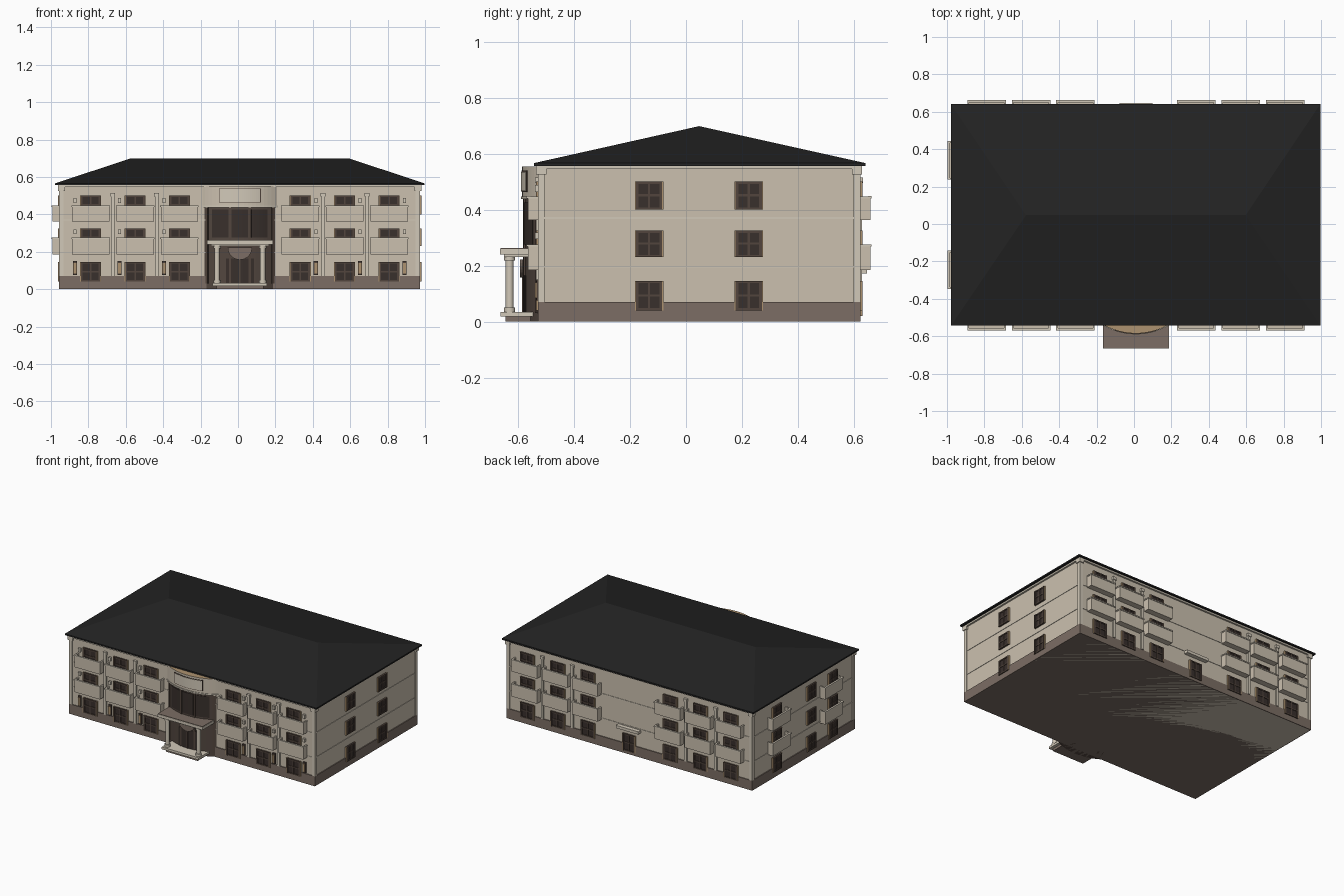
import bpy, bmesh, math

if "Cube" in bpy.data.objects:
    bpy.data.objects.remove(bpy.data.objects["Cube"])

def material(name, r, g, b):
    m = bpy.data.materials.new(name)
    m.diffuse_color = (r, g, b, 1)
    m.use_nodes = True
    m.node_tree.nodes["Principled BSDF"].inputs["Base Color"].default_value = m.diffuse_color
    return m

WALL = material("beige plaster", 0.60, 0.53, 0.43)
TRIM = material("pale stone", 0.64, 0.58, 0.48)
PLINTH = material("taupe stone", 0.20, 0.155, 0.128)
ROOF = material("black roof", 0.017, 0.017, 0.017)
FRAME = material("brown frame", 0.085, 0.06, 0.047)
GLASS = material("dark glass", 0.04, 0.029, 0.025)
TAN = material("tan edging", 0.42, 0.29, 0.16)
BAY = material("bay brown", 0.085, 0.062, 0.05)

CX, CY = 0.01, 0.047                      # centre of the building
L, R, F, B = -0.95, 0.968, -0.523, 0.617  # wall planes
FLOORS = [(0.04, 0.145), (0.23, 0.325), (0.40, 0.50)]
BALCONIES = [(0.185, 0.275), (0.362, 0.447)]
COLS = [CX + s * c for s in (-1, 1) for c in (0.323, 0.56, 0.798)]

def finish(name, bm, mats):
    bmesh.ops.recalc_face_normals(bm, faces=bm.faces[:])
    me = bpy.data.meshes.new(name)
    bm.to_mesh(me)
    bm.free()
    for m in mats:
        me.materials.append(m)
    ob = bpy.data.objects.new(name, me)
    bpy.context.collection.objects.link(ob)
    return ob

def add_box(bm, x0, x1, y0, y1, z0, z1):
    vs = [bm.verts.new((x, y, z)) for z in (z0, z1)
          for x, y in ((x0, y0), (x1, y0), (x1, y1), (x0, y1))]
    for f in ((3, 2, 1, 0), (4, 5, 6, 7), (0, 1, 5, 4), (1, 2, 6, 5), (2, 3, 7, 6), (3, 0, 4, 7)):
        bm.faces.new([vs[i] for i in f])

def boxes(name, mat, items):
    bm = bmesh.new()
    for it in items:
        add_box(bm, *it)
    return finish(name, bm, [mat])

def on_wall(side, u0, u1, d0, d1, z0, z1):
    """Box given along a wall (u), outwards from it (d) and upwards (z)."""
    if side == "front":
        return (u0, u1, F - d1, F - d0, z0, z1)
    if side == "back":
        return (u0, u1, B + d0, B + d1, z0, z1)
    if side == "left":
        return (L - d1, L - d0, u0, u1, z0, z1)
    return (R + d0, R + d1, u0, u1, z0, z1)

# Main block, plinth and floor bands
boxes("main_walls", WALL, [(L, R, F, B, 0.0, 0.555)])
e = 0.006
boxes("plinth", PLINTH, [(L - e, R + e, F - e, B + e, 0.0, 0.07)])
e = 0.003
boxes("floor_bands", TRIM, [(L - e, R + e, F - e, B + e, z, z + 0.006) for z in (0.193, 0.367)])

# Corner columns with capitals and cornice
cols = []
for x in (L + 0.006, R - 0.006):
    for y in (F + 0.006, B - 0.006):
        cols.append((x - 0.012, x + 0.012, y - 0.012, y + 0.012, 0.07, 0.53))
        cols.append((x - 0.018, x + 0.018, y - 0.018, y + 0.018, 0.525, 0.55))
boxes("corner_columns", TRIM, cols)
boxes("cornice", TRIM, [(L - 0.012, R + 0.012, F - 0.012, B + 0.012, 0.545, 0.558)])

# Hipped roof with a thin eave
bm = bmesh.new()
x0, x1, y0, y1 = -0.978, 0.996, -0.543, 0.641
low = [bm.verts.new((x, y, 0.556)) for x, y in ((x0, y0), (x1, y0), (x1, y1), (x0, y1))]
rim = [bm.verts.new((v.co.x, v.co.y, 0.566)) for v in low]
a, b = bm.verts.new((-0.577, CY, 0.698)), bm.verts.new((0.597, CY, 0.698))
bm.faces.new(low[::-1])
for i in range(4):
    j = (i + 1) % 4
    bm.faces.new((low[i], low[j], rim[j], rim[i]))
for f in ((rim[0], rim[1], b, a), (rim[1], rim[2], b), (rim[2], rim[3], a, b), (rim[3], rim[0], a)):
    bm.faces.new(f)
finish("hipped_roof", bm, [ROOF])

# Windows: tan edging, brown frame and cross bars, dark panes
edge, frame, glass = [], [], []

def window(side, u, z0, z1, w=0.1):
    h = w / 2
    def add(lst, *args):
        lst.append(on_wall(side, *args))
    add(glass, u - h, u + h, 0, 0.008, z0, z1)
    for s in (-1, 1):
        c = u + s * (h - 0.005)
        add(frame, c - 0.005, c + 0.005, 0, 0.013, z0, z1)
        c = u + s * (h + 0.002)
        add(edge, c - 0.002, c + 0.002, 0, 0.011, z0, z1)
    for z in (z0, (z0 + z1) / 2 - 0.003, z1 - 0.008):
        add(frame, u - h, u + h, 0, 0.012, z, z + 0.008)
    add(frame, u - 0.004, u + 0.004, 0, 0.012, z0, z1)

for z0, z1 in FLOORS:
    for u in COLS:
        window("front", u, z0, z1, 0.105)
        window("back", u, z0, z1, 0.105)
    for u in (-0.132, 0.224):
        window("right", u, z0, z1, 0.094)
    for u in (-0.28, -0.04, 0.345):
        window("left", u, z0, z1, 0.094)
window("back", CX, 0.02, 0.14, 0.095)     # rear door
boxes("window_edging", TAN, edge)
boxes("window_frames", FRAME, frame)
boxes("window_panes", GLASS, glass)

# Balconies: open-topped trays with a projecting rail
balc, rails = [], []

def balcony(side, u, z0, z1):
    h, d, t = 0.1, 0.042, 0.007
    balc.append(on_wall(side, u - h, u + h, 0, d, z0, z0 + 0.012))
    balc.append(on_wall(side, u - h, u + h, d - t, d, z0, z1))
    for s in (-1, 1):
        c = u + s * (h - t / 2)
        balc.append(on_wall(side, c - t / 2, c + t / 2, 0, d, z0, z1))
        c = u + s * (h - 0.002)
        rails.append(on_wall(side, c - 0.005, c + 0.005, 0, d + 0.003, z1 - 0.007, z1))
    rails.append(on_wall(side, u - h - 0.003, u + h + 0.003, d - 0.009, d + 0.004, z1 - 0.007, z1 + 0.001))

for z0, z1 in BALCONIES:
    for u in COLS:
        balcony("front", u, z0, z1)
        balcony("back", u, z0, z1)
    for u in (-0.245, 0.34):
        balcony("left", u, z0, z1)
boxes("balconies", WALL, balc)
boxes("balcony_rails", TRIM, rails)

# Pilasters between bays and small wall lamps beside windows
pil, lamps, brackets = [], [], []
for side in ("front", "back"):
    for s in (-1, 1):
        for c in (0.445, 0.68):
            u = CX + s * c
            pil.append(on_wall(side, u - 0.009, u + 0.009, 0, 0.012, 0.07, 0.51))
            pil.append(on_wall(side, u - 0.013, u + 0.013, 0, 0.016, 0.495, 0.515))
        if side == "front":
            for c in (0.323, 0.56, 0.798):
                u = CX + s * (c + 0.083)
                for z0, z1 in ((0.085, 0.14), (0.295, 0.318), (0.462, 0.488)):
                    lamps.append(on_wall(side, u - 0.008, u + 0.008, 0, 0.016, z0, z1))
                brackets.append(on_wall(side, u - 0.011, u + 0.011, 0, 0.011, 0.075, 0.15))
boxes("pilasters", TRIM, pil)
boxes("wall_lamps", TAN, lamps[::3])
boxes("upper_lamps", TRIM, lamps[1::3] + lamps[2::3])
boxes("lamp_plates", FRAME, brackets)

# Curved entrance bay, built from arcs about one centre
RAD, BYC = 0.35, -0.235

def arc_block(name, mat, r_in, r_out, x_lo, x_hi, z0, z1, top=None, n=20):
    """Curved slab between two radii, spanning x_lo..x_hi about the bay centre."""
    a0, a1 = math.asin(x_lo / r_out), math.asin(x_hi / r_out)
    bm = bmesh.new()
    rings = []
    for i in range(n + 1):
        t = a0 + (a1 - a0) * i / n
        rings.append([bm.verts.new((CX + r * math.sin(t), BYC - r * math.cos(t), z))
                      for r, z in ((r_in, z0), (r_out, z0), (r_out, z1), (r_in, z1))])
    for p, q in zip(rings, rings[1:]):
        for k in range(4):
            f = bm.faces.new((p[k], q[k], q[(k + 1) % 4], p[(k + 1) % 4]))
            f.material_index = 1 if top and k == 2 else 0
    bm.faces.new(rings[0])
    bm.faces.new(rings[-1])
    ob = finish(name, bm, [mat] + ([top] if top else []))
    for p in ob.data.polygons:
        p.use_smooth = False
    return ob

arc_block("bay_wall", BAY, 0.25, RAD - 0.006, -0.2, 0.2, 0.0, 0.445)
arc_block("bay_drum", WALL, 0.25, RAD, -0.205, 0.205, 0.44, 0.553, TAN)
arc_block("drum_lower_moulding", TRIM, 0.3, RAD + 0.004, -0.205, 0.205, 0.437, 0.447)
arc_block("drum_panel_border", FRAME, 0.3, RAD + 0.003, -0.112, 0.112, 0.463, 0.539)
arc_block("drum_panel", TRIM, 0.3, RAD + 0.005, -0.108, 0.108, 0.467, 0.535)
for i, x in enumerate((-0.105, 0.0, 0.105)):
    arc_block(f"bay_pane_{i}", GLASS, 0.3, RAD - 0.003, x - 0.044, x + 0.044, 0.275, 0.425, n=6)
for i, x in enumerate((-0.178, -0.053, 0.053, 0.178)):
    arc_block(f"bay_mullion_{i}", FRAME, 0.3, RAD, x - 0.006, x + 0.006, 0.03, 0.44, n=2)
arc_block("entrance_doors", GLASS, 0.3, RAD - 0.002, -0.075, 0.075, 0.03, 0.165, n=8)
arc_block("door_post", FRAME, 0.3, RAD, -0.004, 0.004, 0.03, 0.165, n=2)

# Half-round panel over the entrance doors
bm = bmesh.new()
pts = [(CX + 0.065 * math.cos(t), 0.222 - 0.065 * math.sin(t))
       for t in (math.pi * i / 16 for i in range(17))]
front = [bm.verts.new((x, -0.592, z)) for x, z in pts]
back = [bm.verts.new((x, -0.583, z)) for x, z in pts]
bm.faces.new(front)
bm.faces.new(back)
for i in range(17):
    j = (i + 1) % 17
    bm.faces.new((front[i], front[j], back[j], back[i]))
finish("half_round_panel", bm, [PLINTH])

# Porch: slab, canopy, columns
boxes("porch_slab", TRIM, [(-0.135, 0.155, -0.662, F, 0.018, 0.034)])
boxes("porch_base", PLINTH, [(-0.115, 0.135, -0.645, F, 0.0, 0.018)])
boxes("porch_canopy", TRIM, [(-0.167, 0.187, -0.665, F, 0.24, 0.26),
                             (-0.145, 0.165, -0.65, F, 0.23, 0.242)])
boxes("canopy_top", PLINTH, [(-0.165, 0.185, -0.663, F, 0.258, 0.263)])
bm = bmesh.new()
for x in (CX - 0.122, CX + 0.122):
    for r, z0, z1 in ((0.014, 0.03, 0.235), (0.02, 0.034, 0.05), (0.02, 0.218, 0.232)):
        ret = bmesh.ops.create_cone(bm, cap_ends=True, segments=16, radius1=r, radius2=r, depth=z1 - z0)
        bmesh.ops.translate(bm, vec=(x, -0.63, (z0 + z1) / 2), verts=ret["verts"])
ob = finish("porch_columns", bm, [TRIM])
bpy.context.view_layer.objects.active = ob
ob.select_set(True)
bpy.ops.object.shade_smooth_by_angle()

# Small canopy over the rear door
boxes("rear_canopy", TRIM, [(CX - 0.088, CX + 0.088, B, B + 0.03, 0.172, 0.192)])
